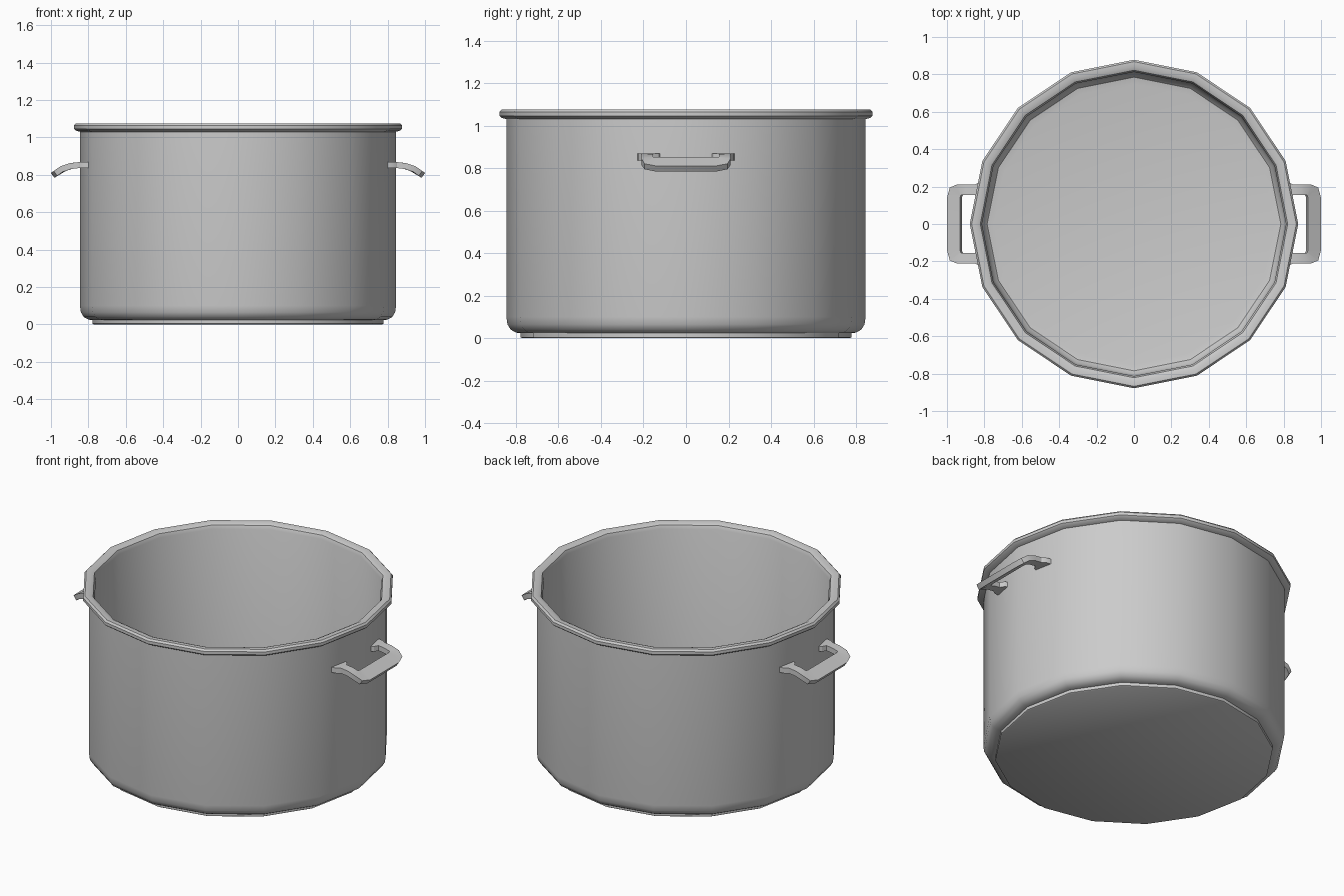
import bpy, bmesh, math

if "Cube" in bpy.data.objects:
    bpy.data.objects.remove(bpy.data.objects["Cube"])

SIDES = 16


def make_object(name, bm, angle):
    bmesh.ops.recalc_face_normals(bm, faces=bm.faces)
    mesh = bpy.data.meshes.new(name)
    bm.to_mesh(mesh)
    bm.free()
    ob = bpy.data.objects.new(name, mesh)
    bpy.context.collection.objects.link(ob)
    bpy.ops.object.select_all(action='DESELECT')
    ob.select_set(True)
    bpy.context.view_layer.objects.active = ob
    bpy.ops.object.shade_smooth_by_angle(angle=math.radians(angle))
    return ob


def lathe(name, profile):
    """Revolve an (r, z) profile; both ends are closed with flat caps."""
    bm = bmesh.new()
    rings = []
    for r, z in profile:
        rings.append([bm.verts.new((r * math.cos(2 * math.pi * i / SIDES),
                                    r * math.sin(2 * math.pi * i / SIDES), z))
                      for i in range(SIDES)])
    for a, b in zip(rings, rings[1:]):
        for i in range(SIDES):
            j = (i + 1) % SIDES
            bm.faces.new((a[i], a[j], b[j], b[i]))
    bm.faces.new(rings[0])
    bm.faces.new(rings[-1])
    return make_object(name, bm, 35)


# Pot: base disc, rounded bottom, wall, rolled rim, inner wall and floor
lathe("pot_body", [
    (0.772, 0.0), (0.778, 0.004), (0.778, 0.023), (0.80, 0.026),
    (0.825, 0.04), (0.84, 0.065), (0.845, 0.10),
    (0.845, 1.03), (0.868, 1.037), (0.878, 1.046), (0.878, 1.064),
    (0.868, 1.075), (0.842, 1.075), (0.822, 1.066), (0.813, 1.045),
    (0.813, 0.11), (0.805, 0.075), (0.785, 0.052), (0.75, 0.045)])

# Handle side section: x, z of the drooping top surface
DROOP = [(0.79, 0.868), (0.86, 0.868), (0.90, 0.862), (0.95, 0.845), (1.0, 0.81)]
THICK = 0.032


def droop(x):
    """Top height and slope at x."""
    for (x0, z0), (x1, z1) in zip(DROOP, DROOP[1:]):
        if x <= x1 or x1 == 1.0:
            s = (z1 - z0) / (x1 - x0)
            return z0 + s * (x - x0), s


# Half of the handle outline: outer x, y then inner x, y
HALF = [(0.795, 0.23, 0.815, 0.12), (0.828, 0.225, 0.835, 0.13),
        (0.85, 0.21, 0.85, 0.155), (0.90, 0.21, 0.89, 0.155),
        (0.95, 0.21, 0.925, 0.155), (0.985, 0.195, 0.928, 0.15),
        (1.0, 0.14, 0.93, 0.14)]


def handle(name, side):
    bm = bmesh.new()
    stations = HALF + [(a, -b, c, -d) for a, b, c, d in reversed(HALF)]
    rings = []
    for ox, oy, ix, iy in stations:
        ring = []
        for x, y, lower in ((ox, oy, 0), (ix, iy, 0), (ix, iy, 1), (ox, oy, 1)):
            z, s = droop(x)
            n = THICK / math.hypot(1, s) * lower
            ring.append(bm.verts.new((side * (x + s * n), y, z - n)))
        rings.append(ring)
    for a, b in zip(rings, rings[1:]):
        for i in range(4):
            j = (i + 1) % 4
            bm.faces.new((a[i], a[j], b[j], b[i]))
    bm.faces.new(rings[0])
    bm.faces.new(rings[-1])
    return make_object(name, bm, 30)


# Two side handles
handle("handle_right", 1)
handle("handle_left", -1)
